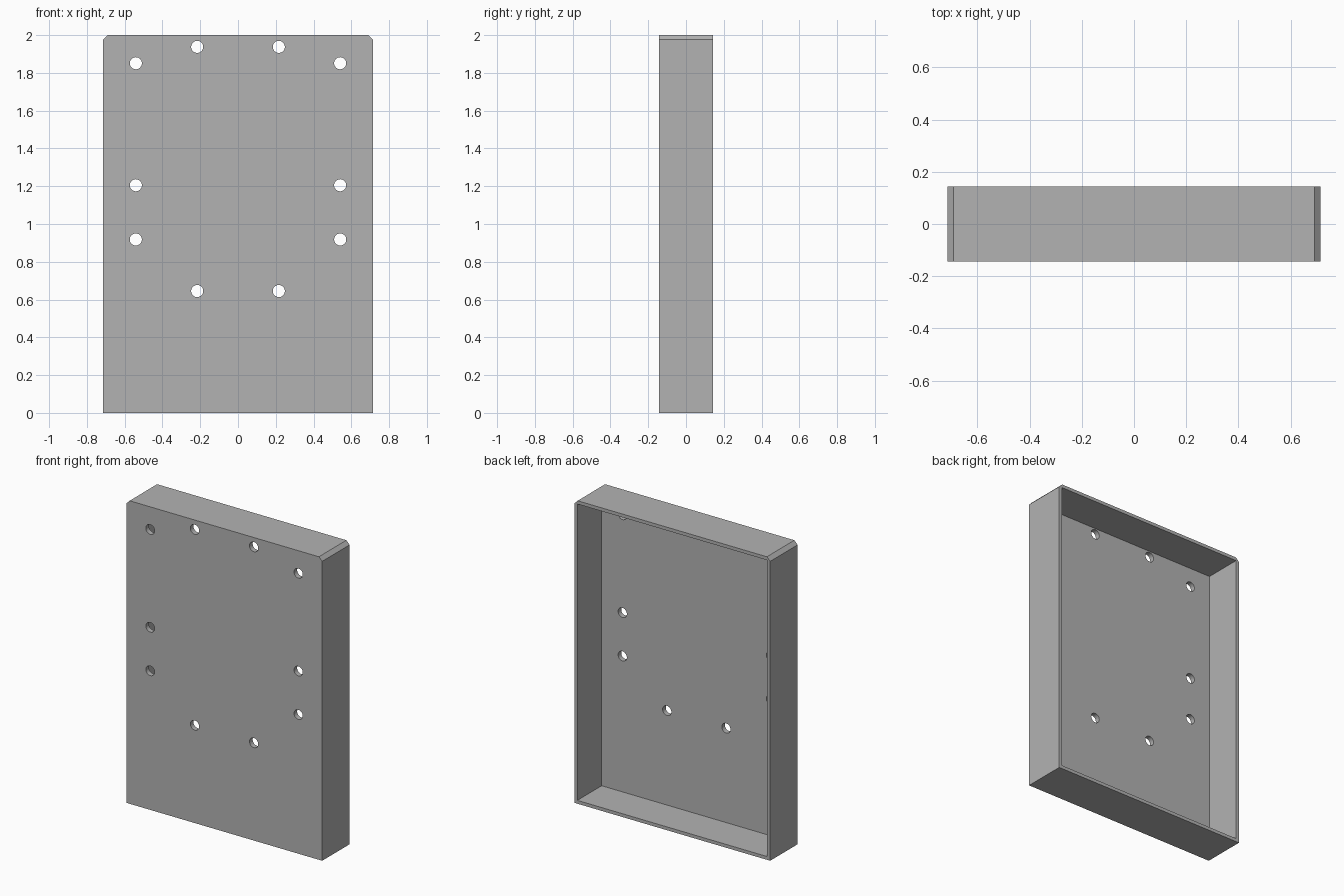
import bpy
import bmesh
from mathutils import Matrix, Vector
from math import pi

cube = bpy.data.objects.get("Cube")
if cube:
    bpy.data.objects.remove(cube, do_unlink=True)

WIDTH, DEPTH, HEIGHT = 1.43, 0.286, 2.0
WALL, FRONT, CHAMFER = 0.022, 0.033, 0.024
HOLE_RADIUS = 0.032

grey = bpy.data.materials.new("light grey")
colour = (0.45, 0.45, 0.45, 1)
grey.diffuse_color = colour
grey.use_nodes = True
grey.node_tree.nodes["Principled BSDF"].inputs["Base Color"].default_value = colour


def make_object(name, bm):
    bmesh.ops.recalc_face_normals(bm, faces=bm.faces)
    mesh = bpy.data.meshes.new(name)
    bm.to_mesh(mesh)
    bm.free()
    mesh.materials.append(grey)
    obj = bpy.data.objects.new(name, mesh)
    bpy.context.collection.objects.link(obj)
    return obj


def prism(name, outline, y0, y1):
    """Extrude an x-z outline from y0 to y1."""
    bm = bmesh.new()
    face = bm.faces.new([bm.verts.new((x, y0, z)) for x, z in outline])
    extruded = bmesh.ops.extrude_face_region(bm, geom=[face])["geom"]
    verts = [v for v in extruded if isinstance(v, bmesh.types.BMVert)]
    bmesh.ops.translate(bm, verts=verts, vec=(0, y1 - y0, 0))
    return make_object(name, bm)


def cut(target, cutter):
    mod = target.modifiers.new("cut", "BOOLEAN")
    mod.operation = "DIFFERENCE"
    mod.solver = "EXACT"
    mod.object = cutter
    cutter.hide_render = True
    bpy.context.view_layer.objects.active = target
    bpy.ops.object.modifier_apply(modifier=mod.name)
    bpy.data.objects.remove(cutter, do_unlink=True)


# Outer block with chamfered top corners
w, d = WIDTH / 2, DEPTH / 2
panel = prism("enclosure_cover", [
    (-w, 0), (w, 0), (w, HEIGHT - CHAMFER), (w - CHAMFER, HEIGHT),
    (CHAMFER - w, HEIGHT), (-w, HEIGHT - CHAMFER)], -d, d)

# Hollow open at the back
iw, top = w - WALL, HEIGHT - WALL
cut(panel, prism("hollow_cutter", [(-iw, WALL), (iw, WALL), (iw, top), (-iw, top)],
                 FRONT - d, d + 0.1))

# Mirrored pairs of round holes through the front plate
bm = bmesh.new()
for x, z in [(0.541, 1.851), (0.216, 1.938), (0.541, 1.205), (0.541, 0.918), (0.216, 0.645)]:
    for side in (-1, 1):
        place = Matrix.Translation(Vector((side * x, FRONT / 2 - d, z)))
        bmesh.ops.create_cone(bm, cap_ends=True, segments=32, radius1=HOLE_RADIUS,
                              radius2=HOLE_RADIUS, depth=FRONT * 2,
                              matrix=place @ Matrix.Rotation(pi / 2, 4, "X"))
cut(panel, make_object("hole_cutter", bm))

# Smooth hole walls, sharp box edges
bpy.ops.object.select_all(action="DESELECT")
panel.select_set(True)
bpy.context.view_layer.objects.active = panel
bpy.ops.object.shade_smooth_by_angle(angle=pi / 6)
